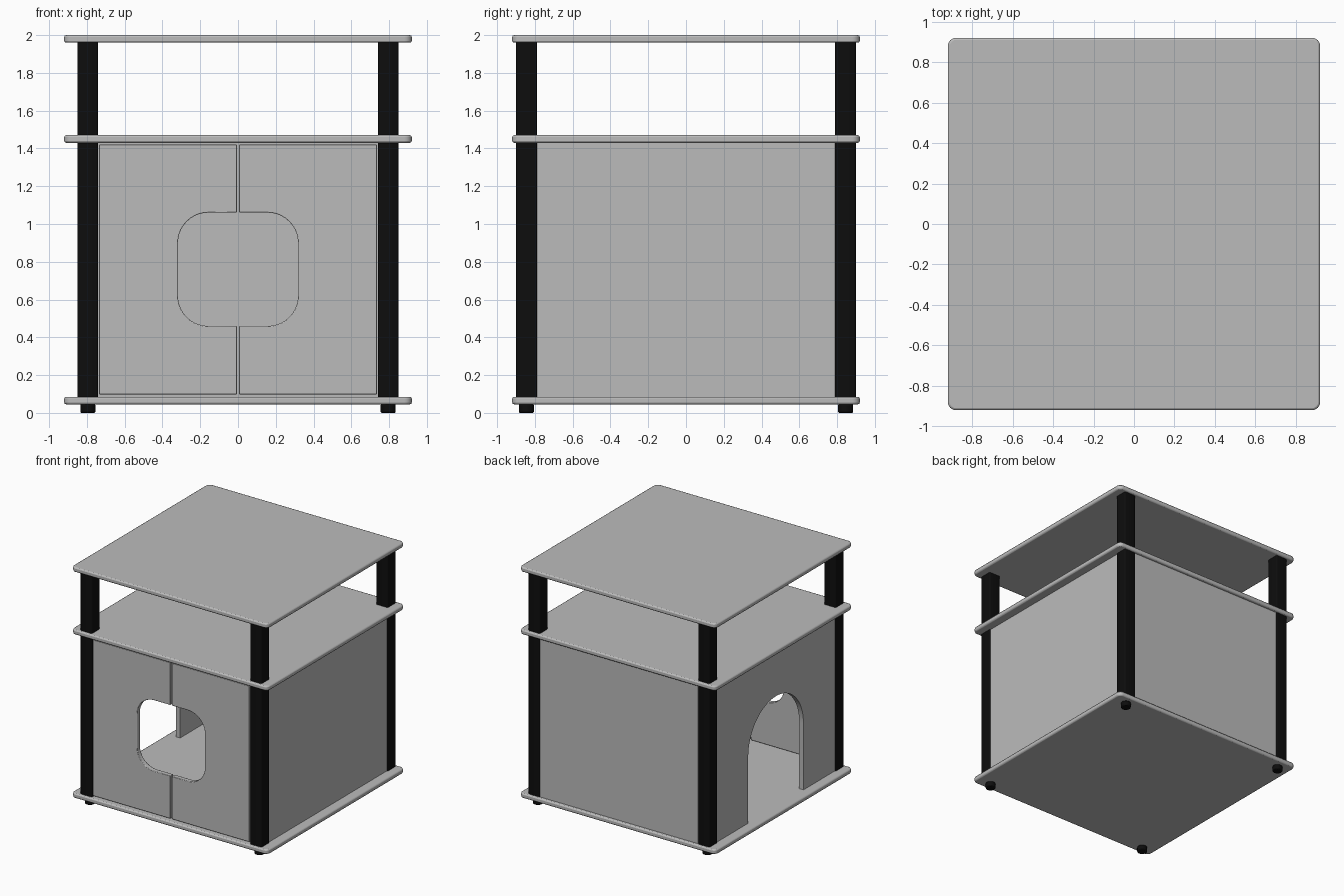
import bpy, bmesh, math
from mathutils import Vector

if "Cube" in bpy.data.objects:
    bpy.data.objects.remove(bpy.data.objects["Cube"])


def material(name, rgb):
    m = bpy.data.materials.new(name)
    m.diffuse_color = (*rgb, 1)
    m.use_nodes = True
    m.node_tree.nodes["Principled BSDF"].inputs["Base Color"].default_value = m.diffuse_color
    return m


GREY = material("light grey board", (0.5, 0.5, 0.5))
BLACK = material("black post", (0.004, 0.004, 0.004))


def arc(cx, cy, r, start, end, n=8):
    """Points on an arc, angles in degrees."""
    return [(cx + r * math.cos(math.radians(start + (end - start) * i / n)),
             cy + r * math.sin(math.radians(start + (end - start) * i / n)))
            for i in range(n + 1)]


def rounded_rect(cx, cy, w, h, r, n=6):
    a, b = w / 2 - r, h / 2 - r
    return (arc(cx + a, cy + b, r, 0, 90, n) + arc(cx - a, cy + b, r, 90, 180, n)
            + arc(cx - a, cy - b, r, 180, 270, n) + arc(cx + a, cy - b, r, 270, 360, n))


def slab(name, outline, place, depth, mat, bevel=0.0):
    """Extrude a flat outline along depth; place maps (u, v) to a 3D point."""
    bm = bmesh.new()
    face = bm.faces.new([bm.verts.new(place(u, v)) for u, v in outline])
    out = bmesh.ops.extrude_face_region(bm, geom=[face])
    moved = [g for g in out["geom"] if isinstance(g, bmesh.types.BMVert)]
    bmesh.ops.translate(bm, verts=moved, vec=Vector(depth))
    bmesh.ops.recalc_face_normals(bm, faces=bm.faces)
    mesh = bpy.data.meshes.new(name)
    bm.to_mesh(mesh)
    bm.free()
    mesh.materials.append(mat)
    ob = bpy.data.objects.new(name, mesh)
    bpy.context.collection.objects.link(ob)
    if bevel:
        mod = ob.modifiers.new("soft edge", "BEVEL")
        mod.width, mod.segments = bevel, 2
        mod.limit_method, mod.angle_limit = "ANGLE", math.radians(50)
    bpy.context.view_layer.objects.active = ob
    ob.select_set(True)
    bpy.ops.object.shade_smooth_by_angle(angle=math.radians(32))
    ob.select_set(False)
    return ob


def flat(z):
    return lambda u, v: (u, v, z)


# Three shelves with rounded corners
for name, z in (("bottom_board", 0.045), ("middle_board", 1.43), ("top_board", 1.96)):
    slab(name, rounded_rect(0, 0, 1.84, 1.84, 0.04), flat(z), (0, 0, 0.04), GREY, 0.01)

# Corner posts, lower and upper, and round feet
for sx, side in ((-1, "left"), (1, "right")):
    for sy, end in ((-1, "front"), (1, "back")):
        x, y, tag = sx * 0.795, sy * 0.845, f"{end}_{side}"
        square = rounded_rect(x, y, 0.11, 0.11, 0.012, 3)
        slab("lower_post_" + tag, square, flat(0.085), (0, 0, 1.345), BLACK)
        slab("upper_post_" + tag, square, flat(1.47), (0, 0, 0.49), BLACK)
        slab("foot_" + tag, arc(x, y, 0.04, 0, 345, 23), flat(0), (0, 0, 0.045), BLACK, 0.006)

# Back wall and plain right wall
slab("back_wall", [(-0.74, 0.085), (0.74, 0.085), (0.74, 1.43), (-0.74, 1.43)],
     lambda u, v: (u, 0.895, v), (0, -0.04, 0), GREY)
slab("right_wall", [(-0.79, 0.085), (0.79, 0.085), (0.79, 1.43), (-0.79, 1.43)],
     lambda u, v: (0.842, u, v), (-0.04, 0, 0), GREY)

# Left wall with an arched doorway down to the floor
arch = arc(0, 0.65, 0.37, 0, 180, 32)
slab("left_wall", [(-0.79, 0.085), (-0.37, 0.085)] + arch[::-1]
     + [(0.37, 0.085), (0.79, 0.085), (0.79, 1.43), (-0.79, 1.43)],
     lambda u, v: (-0.842, u, v), (0.04, 0, 0), GREY)

# Pair of front doors sharing a rounded square opening
half = ([(0.006, 0.098), (0.735, 0.098), (0.735, 1.42), (0.006, 1.42), (0.006, 1.06)]
        + arc(0.158, 0.90, 0.16, 90, 0, 10) + arc(0.158, 0.62, 0.16, 0, -90, 10)
        + [(0.006, 0.46)])
for s, side in ((-1, "left"), (1, "right")):
    slab("front_door_" + side, half, lambda u, v, s=s: (s * u, -0.897, v),
         (0, 0.04, 0), GREY, 0.004)
